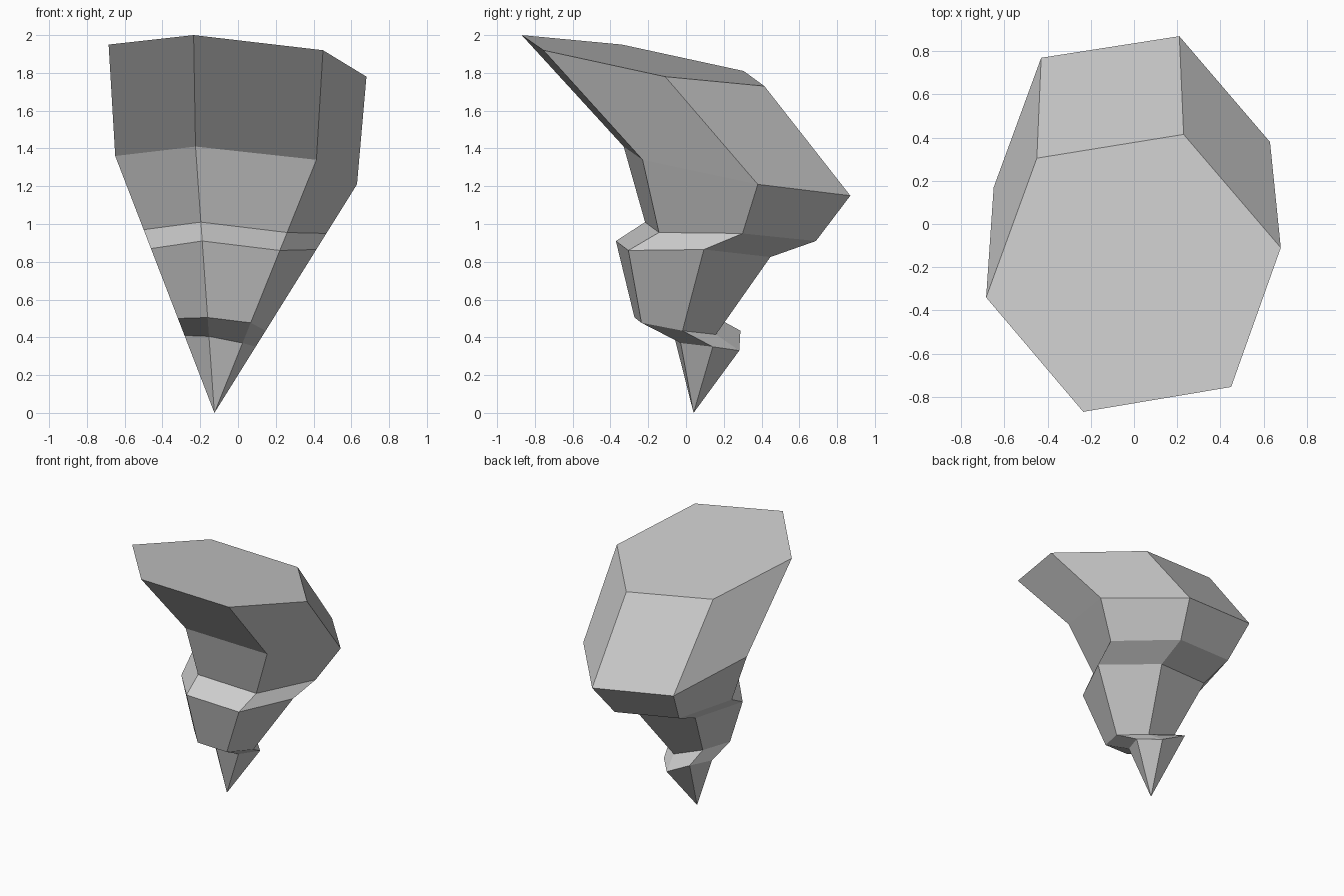
import bpy, bmesh

if "Cube" in bpy.data.objects:
    bpy.data.objects.remove(bpy.data.objects["Cube"])

APEX_X, APEX_Y = -0.125, 0.04

# Six side rays of the cone: x, y offset from axis, height at the shoulder ring
rays = [(-0.225, -0.60, 1.41), (0.415, -0.50, 1.34), (0.63, 0.11, 1.21),
        (0.21, 0.60, 1.15), (-0.43, 0.50, 1.22), (-0.65, -0.10, 1.36)]

# Tilted top hexagon
top = [(-0.235, -0.87, 2.0), (0.45, -0.755, 1.92), (0.68, -0.11, 1.78),
       (0.23, 0.415, 1.73), (-0.45, 0.305, 1.81), (-0.685, -0.34, 1.95)]

# Lower rings: sideways shift in y, then the height on each ray
rings = [(0.27, [1.41, 1.34, 1.21, 1.15, 1.22, 1.36]),
         (0.213, [1.01, 0.955, 0.95, 0.91, 0.965, 0.97]),
         (0.016, [0.91, 0.86, 0.865, 0.825, 0.87, 0.87]),
         (-0.058, [0.505, 0.477, 0.435, 0.415, 0.51, 0.50]),
         (0.11, [0.405, 0.37, 0.35, 0.33, 0.435, 0.41])]


def ring_point(ray, shift, z):
    x, y, z_full = ray
    t = z / z_full
    return (APEX_X + (x - APEX_X) * t, shift + y * t, z)


bm = bmesh.new()
loops = [[bm.verts.new(p) for p in top]]
for shift, heights in rings:
    loops.append([bm.verts.new(ring_point(r, shift, z)) for r, z in zip(rays, heights)])
apex = bm.verts.new((APEX_X, APEX_Y, 0))

# Top cap, bent sides and the pointed foot
bm.faces.new(loops[0])
for upper, lower in zip(loops, loops[1:]):
    for i in range(6):
        j = (i + 1) % 6
        bm.faces.new((upper[i], lower[i], lower[j], upper[j]))
for i in range(6):
    bm.faces.new((loops[-1][i], apex, loops[-1][(i + 1) % 6]))
bmesh.ops.recalc_face_normals(bm, faces=bm.faces)

mesh = bpy.data.meshes.new("bent_hexagonal_spike")
bm.to_mesh(mesh)
bm.free()
spike = bpy.data.objects.new("bent_hexagonal_spike", mesh)
bpy.context.collection.objects.link(spike)
